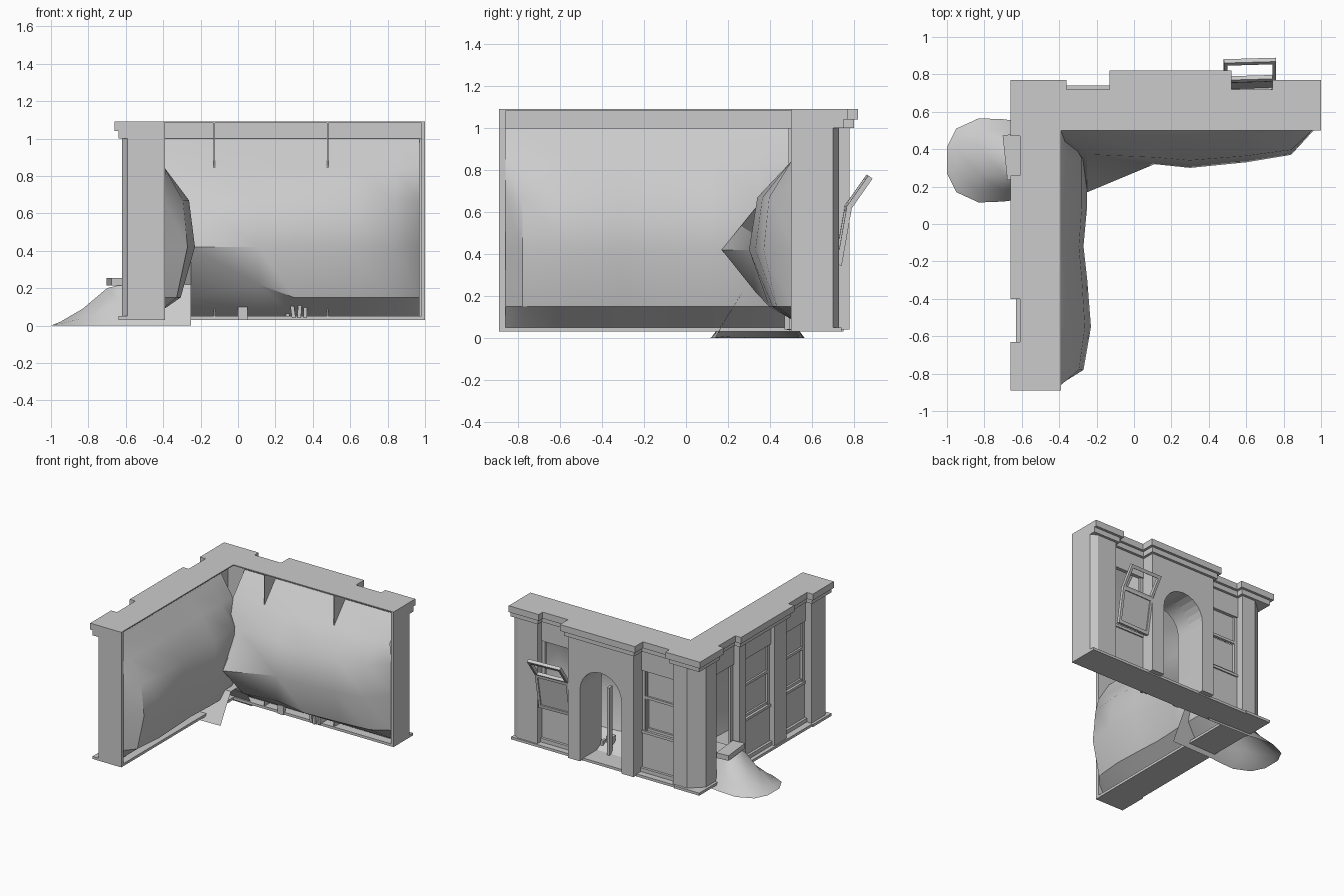
import bpy, bmesh, math
from mathutils import Vector, Matrix

cube = bpy.data.objects.get("Cube")
if cube:
    bpy.data.objects.remove(cube)

stone = bpy.data.materials.new("plain_grey")
stone.use_nodes = True
GREY = (0.6, 0.6, 0.6, 1)
stone.diffuse_color = GREY
stone.node_tree.nodes["Principled BSDF"].inputs["Base Color"].default_value = GREY


def finish(name, bm, smooth=None, fix=True):
    if fix:
        bmesh.ops.recalc_face_normals(bm, faces=bm.faces)
    mesh = bpy.data.meshes.new(name)
    bm.to_mesh(mesh)
    bm.free()
    mesh.materials.append(stone)
    ob = bpy.data.objects.new(name, mesh)
    bpy.context.collection.objects.link(ob)
    if smooth:
        bpy.ops.object.select_all(action="DESELECT")
        ob.select_set(True)
        bpy.context.view_layer.objects.active = ob
        bpy.ops.object.shade_smooth_by_angle(angle=math.radians(smooth))


def place(side, u, d, z):
    """Wall coordinates (along, outward, up) to world."""
    return Vector((u, 0.73 + d, z)) if side == "back" else Vector((-0.62 - d, u, z))


def box(name, side, u, d, z, tilt=None):
    a, b = place(side, u[0], d[0], z[0]), place(side, u[1], d[1], z[1])
    size = Vector([abs(b[i] - a[i]) for i in range(3)])
    turn = Matrix.Identity(4)
    if tilt:
        turn = Matrix.Rotation(math.radians(tilt[0]), 4, tilt[1])
    bm = bmesh.new()
    bmesh.ops.create_cube(bm, size=1, matrix=Matrix.Translation((a + b) / 2) @ turn @ Matrix.Diagonal(size.to_4d()))
    finish(name, bm)


def prism(name, points, push):
    bm = bmesh.new()
    face = bm.faces.new([bm.verts.new(p) for p in points])
    out = bmesh.ops.extrude_face_region(bm, geom=[face])["geom"]
    bmesh.ops.translate(bm, vec=push, verts=[v for v in out if isinstance(v, bmesh.types.BMVert)])
    finish(name, bm)


def column(name, plan, z0, z1):
    prism(name, [(x, y, z0) for x, y in plan], (0, 0, z1 - z0))


def sheet(name, columns, smooth):
    """Open surface lofted through columns of points."""
    bm = bmesh.new()
    grid = [[bm.verts.new(p) for p in col] for col in columns]
    for a, b in zip(grid, grid[1:]):
        for i in range(len(a) - 1):
            bm.faces.new((a[i], a[i + 1], b[i + 1], b[i]))
    finish(name, bm, smooth, fix=False)


# Two-step cornice following the bays of both walls, hollow behind its thin deck
def cornice(name, o, z0, z1, inner_x, inner_y):
    pts = [(1, inner_y), (1, .73 + o)]
    for u0, u1, outer in ((.78, .48, .78), (-.09, -.40, .73)):
        before = pts[-1][1]
        pts += [(u0 - o, before), (u0 - o, .68 + o), (u1 + o, .68 + o), (u1 + o, outer + o)]
    pts.append((-.62 - o, .73 + o))
    for u0, u1 in ((.51, .22), (-.36, -.67)):
        pts += [(-.62 - o, u0 - o), (-.57 - o, u0 - o), (-.57 - o, u1 + o), (-.62 - o, u1 + o)]
    pts += [(-.62 - o, -.89), (inner_x, -.89), (inner_x, inner_y)]
    column(name, pts, z0, z1)


cornice("cornice_deck", .04, 1.082, 1.09, -.39, .5)
cornice("cornice_upper_step", .04, 1.04, 1.083, -.56, .67)
cornice("cornice_lower_step", .02, 1.0, 1.04, -.56, .67)

# Floor strips, with a thin projecting lip
box("back_floor", "back", (-.62, 1), (-.23, .01), (.03, .05))
box("side_floor", "left", (-.89, .5), (-.23, .01), (.03, .05))
box("corner_lip", "left", (.49, .75), (-.2, .02), (.03, .05))
box("end_lip", "left", (-.89, -.66), (-.2, .02), (.03, .05))

# Piers with chamfered outer corners, and end returns
H, FULL = (.05, 1.0), (.05, 1.085)
column("corner_pier", [(-.40, .73), (-.52, .73), (-.62, .64), (-.62, .51), (-.54, .51), (-.54, .65), (-.40, .65)], *H)
column("back_end_pier", [(.78, .65), (1, .65), (1, .70), (.95, .73), (.78, .73)], *H)
column("side_end_pier", [(-.54, -.67), (-.54, -.89), (-.59, -.89), (-.62, -.84), (-.62, -.67)], *H)
for u in ((.14, .22), (-.36, -.21)):
    box("side_middle_pier", "left", u, (-.08, 0), H)
box("back_end_return", "back", (.98, 1), (-.23, -.06), FULL)
box("side_end_return", "left", (-.89, -.86), (-.23, -.06), FULL)
for u in (-.13, .475):
    box("inner_rib", "back", (u, u + .008), (-.225, -.06), FULL)

# Projecting entrance bay with a deep arched doorway
cx, r, spring = .195, .18, .60
arch = [(cx + r * math.cos(math.pi * i / 12), spring + r * math.sin(math.pi * i / 12)) for i in range(13)]
opening = [(cx + r, .04)] + arch + [(cx - r, .04)]
outline = [(.48, .04), (.48, 1.0), (-.09, 1.0), (-.09, .04)] + opening[::-1]
prism("entrance_arch", [(x, .64, z) for x, z in outline], (0, .14, 0))
sheet("doorway_lining", [[(x, .64, z), (x, .51, z)] for x, z in opening], 40)
box("door_leaf", "back", (.25, .27), (-.18, -.13), (.05, .58), (12, "Z"))
box("door_post", "back", (.28, .30), (-.25, -.2), (.04, .16), (-8, "Y"))
box("door_post", "back", (.32, .34), (-.26, -.23), (.04, .14), (4, "Y"))
box("door_post", "back", (.35, .37), (-.24, -.2), (.04, .11))
box("door_post", "back", (0, .05), (-.24, -.21), (.03, .1))


# Sash windows recessed between the piers
def window(side, u0, u1, face, panel=True, glazed=True):
    back = face - .03
    box("window_header", side, (u0, u1), (back, face), (.84, 1.0))
    if panel:
        box("window_apron", side, (u0, u1), (back, face - .01), (.05, .35))
        box("window_sill", side, (u0, u1), (back, face), (.35, .37))
        box("base_rail", side, (u0, u1), (back, face + .01), (.05, .08))
    for a in (u0, u1 - .025):
        box("window_jamb", side, (a, a + .025), (back, face - .01), (.05, .84))
    if glazed:
        for z0, z1, d in ((.37, .62, .035), (.62, .84, .025)):
            box("pane", side, (u0, u1), (face - d - .006, face - d), (z0, z1))
            box("sash_rail", side, (u0, u1), (face - d, face - d + .015), (z0, z0 + .02))


window("back", -.40, -.09, -.05)
window("back", .48, .78, -.05, glazed=False)
window("left", -.21, .14, -.03)
window("left", -.67, -.36, -.05)
window("left", .22, .51, -.05, panel=False, glazed=False)


# Loose sashes leaning out: a glazed lower one and an open upper one
def loose_sash(name, origin, lean, height, glazed):
    swing = Matrix.Translation(origin) @ Matrix.Rotation(math.radians(-lean), 4, "X") @ Matrix.Rotation(math.radians(2), 4, "Z")
    parts = [((s * .13, 0, height / 2), (.02, .025, height)) for s in (-1, 1)]
    parts += [((0, 0, z), (.28, .025, .025)) for z in (.01, height - .01)]
    if glazed:
        parts.append(((0, 0, height / 2), (.26, .008, height)))
    bm = bmesh.new()
    for c, s in parts:
        bmesh.ops.create_cube(bm, size=1, matrix=swing @ Matrix.Translation(c) @ Matrix.Diagonal(Vector(s).to_4d()))
    finish(name, bm)


loose_sash("loose_lower_sash", (.62, .725, .35), 10, .28, True)
loose_sash("loose_upper_sash", (.62, .77, .62), 35, .18, False)

# Fallen sill beside the breach
box("fallen_sill", "left", (.24, .48), (-.03, .07), (.215, .255), (6, "Z"))


# Bulging collapsed inner linings, set back at the top and the foot
def lining(name, stations, top, foot, point):
    profile = ((1.0, 0, -top), (.84, 0, 0), (.67, .8, 0), (.42, 1, 0), (.15, .52, 0), (.05, 0, -foot))
    sheet(name, [[point(u, bulge * f + fixed, z) for z, f, fixed in profile] for u, bulge in stations], 38)


# The corner spur sinks into the lower crease further along
def back_point(x, depth, z):
    if x == -.25 and z == .42:
        depth = .33
    if x == .11 and z == .15:
        depth, z = .17, .22
    return (x, .5 - depth, z)


lining("back_lining", ((-.39, .10), (-.25, .16), (.11, .18), (.3, .2), (.6, .17), (.84, .13), (.97, -.02)),
       .14, .07, back_point)
lining("side_lining", ((-.86, -.01), (-.78, .12), (-.55, .16), (-.3, .14), (-.12, .12), (.1, .14), (.35, .14), (.49, .04)),
       .1, .06, lambda y, depth, z: (-.39 + depth, y, z))

# Rubble heap spilling through the breach: (x, half width, crest height)
heap = ((-1, .07, 0), (-.95, .17, .02), (-.83, .225, .09), (-.7, .22, .2), (-.62, .21, .22), (-.25, .2, .22))
section = ((1, 0), (.72, .45), (.35, 1), (-.35, 1), (-.72, .45), (-1, 0))
sheet("rubble_heap", [[(x, .34 + t * w, h * k) for t, k in section] for x, w, h in heap], 50)
